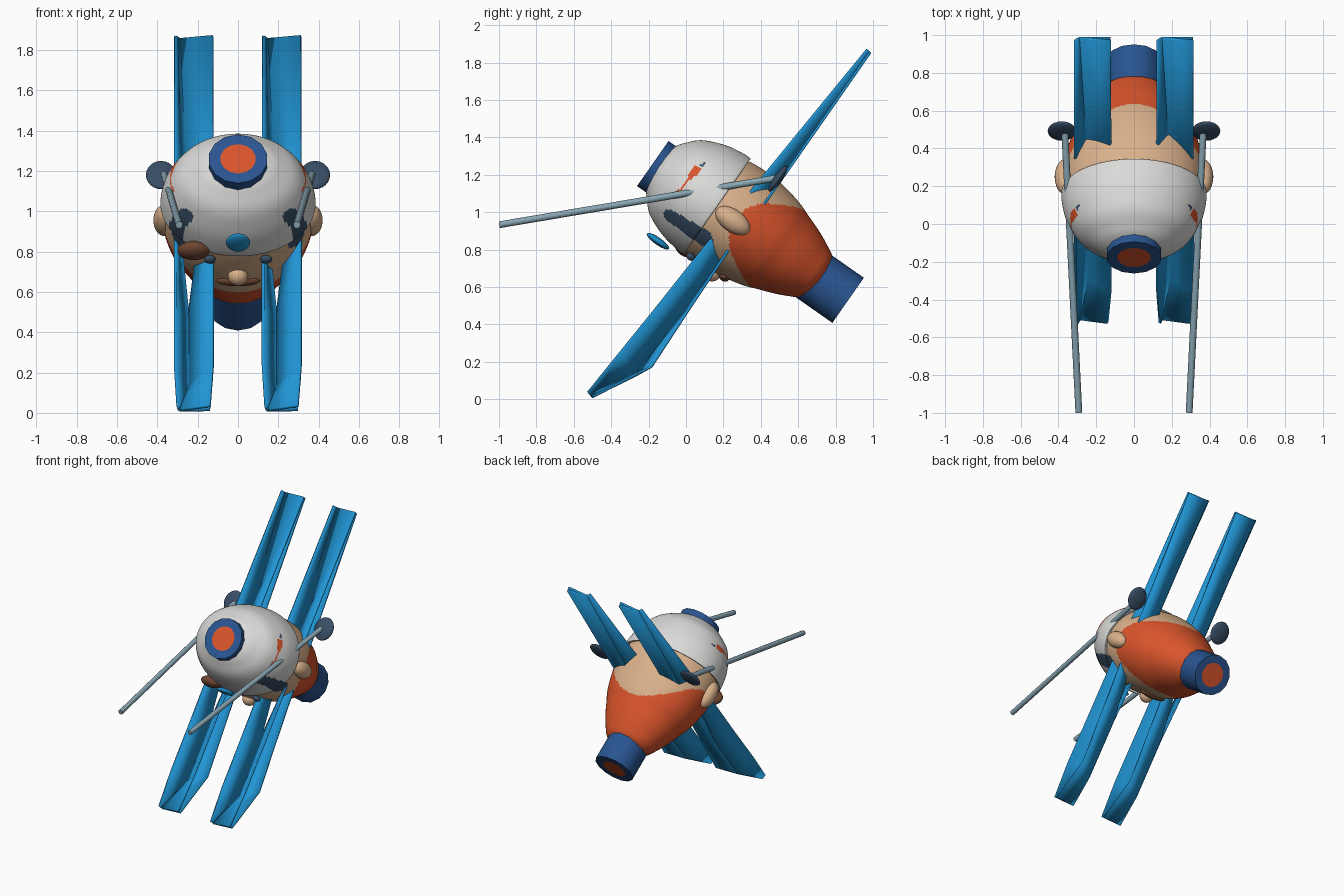
import bpy, bmesh, math
from mathutils import Matrix, Vector

if "Cube" in bpy.data.objects:
    bpy.data.objects.remove(bpy.data.objects["Cube"])

COL = {
    "white": (0.70, 0.70, 0.69), "orange": (0.70, 0.09, 0.025), "deep_blue": (0.022, 0.09, 0.28),
    "sky_blue": (0.015, 0.30, 0.66), "tan": (0.70, 0.44, 0.26), "navy": (0.04, 0.075, 0.13),
    "steel": (0.25, 0.38, 0.45), "brown": (0.16, 0.06, 0.03),
}
MATS = {}
for n, c in COL.items():
    m = bpy.data.materials.new(n)
    m.diffuse_color = (*c, 1)
    m.use_nodes = True
    m.node_tree.nodes["Principled BSDF"].inputs["Base Color"].default_value = m.diffuse_color
    MATS[n] = m

# Tilted frame shared by head, tube and face parts (local z = out of the helmet)
ROT = Matrix.Rotation(math.radians(55), 4, 'X')
TILT = Matrix.Translation((0, 0.54, 0.77)) @ ROT


def finish(name, bm, mats, smooth=35, recalc=True):
    if recalc:
        bmesh.ops.recalc_face_normals(bm, faces=bm.faces)
    me = bpy.data.meshes.new(name)
    bm.to_mesh(me)
    bm.free()
    for m in mats:
        me.materials.append(MATS[m])
    ob = bpy.data.objects.new(name, me)
    bpy.context.collection.objects.link(ob)
    if smooth:
        bpy.ops.object.select_all(action='DESELECT')
        ob.select_set(True)
        bpy.context.view_layer.objects.active = ob
        bpy.ops.object.shade_smooth_by_angle(angle=math.radians(smooth))
    return ob


def refine(pts, n=9):
    """Catmull-Rom through profile points."""
    p = [Vector(a) for a in pts]
    p = [2 * p[0] - p[1]] + p + [2 * p[-1] - p[-2]]
    out = []
    for i in range(1, len(p) - 2):
        a, b, c, d = p[i - 1:i + 3]
        for k in range(n):
            t = k / n
            out.append(0.5 * (2 * b + (c - a) * t + (2 * a - 5 * b + 4 * c - d) * t * t
                              + (3 * b - a - 3 * c + d) * t ** 3))
    return out + [p[-2]]


def lathe(name, profile, mats, rule, wide=1.23, seg=160):
    bm = bmesh.new()
    vs = [bm.verts.new((max(r, 0), 0, w)) for w, r in refine(profile)]
    es = [bm.edges.new(e) for e in zip(vs, vs[1:])]
    bmesh.ops.spin(bm, geom=vs + es, axis=(0, 0, 1), cent=(0, 0, 0),
                   steps=seg, angle=2 * math.pi, use_duplicate=False)
    bmesh.ops.remove_doubles(bm, verts=bm.verts, dist=0.0003)
    bmesh.ops.scale(bm, verts=bm.verts, vec=(wide, 1, 1))
    for f in bm.faces:
        c = f.calc_center_median()
        f.material_index = rule(c, TILT @ c)
    bmesh.ops.transform(bm, verts=bm.verts, matrix=TILT)
    return finish(name, bm, mats)


def near(p, a, b, ra, rb):
    """Is the side projection of p inside a tapered stroke from a to b?"""
    p, a, b = Vector((p.y, p.z)), Vector(a), Vector(b)
    t = max(0, min(1, (p - a).dot(b - a) / (b - a).length_squared))
    return (p - a - t * (b - a)).length < ra + (rb - ra) * t


def strap(p):
    return abs(p.x) > 0.22 and near(p, (-0.09, 0.985), (0.10, 0.86), 0.03, 0.042)


# Helmet with side strap and small side marks
def helmet_rule(c, p):
    if strap(p) or (abs(p.x) > 0.2 and near(p, (0.085, 1.25), (0.10, 1.26), 0.008, 0.008)):
        return 1
    if abs(p.x) > 0.2 and (near(p, (0.02, 1.185), (0.055, 1.225), 0.012, 0.024)
                           or near(p, (-0.05, 1.10), (0.015, 1.18), 0.004, 0.007)):
        return 2
    return 0


lathe("helmet", [(0.86, 0), (0.845, 0.08), (0.82, 0.14), (0.79, 0.18), (0.74, 0.232), (0.68, 0.266),
                 (0.58, 0.30), (0.465, 0.313), (0.46, 0.295)],
      ["white", "navy", "orange"], helmet_rule)


# Head tapering into the orange beard
def head_rule(c, p):
    if strap(p):
        return 2
    return 1 if c.z < 0.06 + 0.26 * (c.x / 0.36) ** 2 else 0


lathe("head", [(0.5, 0.285), (0.42, 0.299), (0.3, 0.302), (0.2, 0.289), (0.1, 0.266), (0.03, 0.24),
               (-0.06, 0.207), (-0.14, 0.17), (-0.2, 0.135), (-0.25, 0.07), (-0.265, 0)],
      ["tan", "orange", "navy"], head_rule)

# Tube through the head, showing at both ends, with orange end discs
bm = bmesh.new()
bmesh.ops.create_cone(bm, cap_ends=True, segments=14, radius1=0.147, radius2=0.147, depth=1.275,
                      matrix=TILT @ Matrix.Translation((0, -0.01, 0.2315)))
caps = [f for f in bm.faces if len(f.verts) > 4]
bmesh.ops.inset_individual(bm, faces=caps, thickness=0.058)
for f in caps:
    f.material_index = 1
finish("tube", bm, ["deep_blue", "orange"])


def ellipsoid(name, loc, size, mat, rot=ROT):
    bm = bmesh.new()
    bmesh.ops.create_uvsphere(bm, u_segments=24, v_segments=14, radius=1,
                              matrix=Matrix.Translation(loc) @ rot @ Matrix.Diagonal((*size, 1)))
    return finish(name, bm, [mat], 60)


# Face details
ellipsoid("helmet_badge", (0, -0.15, 0.845), (0.06, 0.02, 0.072), "sky_blue")
ellipsoid("nose", (0, 0.14, 0.68), (0.05, 0.05, 0.05), "tan")
ellipsoid("moustache", (0, 0.205, 0.655), (0.11, 0.025, 0.03), "brown")
ellipsoid("hair_lock", (-0.22, -0.005, 0.805), (0.08, 0.04, 0.06), "brown")


def rod(name, a, b, r, mat):
    a, b = Vector(a), Vector(b)
    d = b - a
    bm = bmesh.new()
    bmesh.ops.create_cone(bm, cap_ends=True, segments=12, radius1=r, radius2=r, depth=d.length,
                          matrix=Matrix.Translation((a + b) / 2) @ d.to_track_quat('Z', 'Y').to_matrix().to_4x4())
    finish(name, bm, [mat])


# Paired ears, eyes, poles and pole baskets
for s, side in ((-1, "left"), (1, "right")):
    ellipsoid(side + "_ear", (s * 0.365, 0.25, 0.955), (0.055, 0.06, 0.105), "tan")
    ellipsoid(side + "_eye", (s * 0.14, 0.025, 0.762), (0.03, 0.02, 0.025), "navy")
    rod(side + "_pole", (s * 0.292, -0.998, 0.933), (s * 0.367, 0.50, 1.185), 0.018, "steel")
    ellipsoid(side + "_basket", (s * 0.382, 0.492, 1.18), (0.075, 0.084, 0.022), "navy")

# Skis: a valley-shaped top sheet over a narrow floor, deepest near the nose.
# Each station: front edges (y, z), fold (y, z), floor edge (y, z), left x, fold x, right x, half gap
STATIONS = [
    ((-0.525, 0.035), (-0.505, 0.012), (-0.495, 0.015), 0.137, 0.145, 0.297, 0),
    ((-0.36, 0.24), (-0.27, 0.128), (-0.185, 0.175), 0.124, 0.19, 0.312, 0),
    ((-0.15, 0.50), (0.0, 0.47), (0.008, 0.47), 0.124, 0.19, 0.312, 0),
    ((0.095, 0.81), (0.235, 0.81), (0.235, 0.81), 0.124, 0.19, 0.312, 0.044),
    ((0.33, 1.09), (0.43, 1.06), (0.43, 1.06), 0.124, 0.18, 0.312, 0),
    ((0.97, 1.87), (0.985, 1.855), (0.985, 1.855), 0.124, 0.145, 0.312, 0),
]
for off, side in ((-0.436, "left"), (0, "right")):
    bm = bmesh.new()
    strips = {"wall": [], "flap": [], "floor": []}
    for f, k, b, x0, x1, x2, g in STATIONS:
        strips["wall"].append(((x0, *f), (x1 - g * 0.8, *k)))
        strips["flap"].append(((x1 + g, *k), (x2, *f)))
        strips["floor"].append(((x1 + g, *k), (x2, *b)))
    for rows in strips.values():
        vr = [[bm.verts.new((p[0] + off, p[1], p[2])) for p in r] for r in rows]
        for r0, r1 in zip(vr, vr[1:]):
            bm.faces.new((r0[0], r0[1], r1[1], r1[0]))
    ski = finish(side + "_ski", bm, ["sky_blue"], 35, False)
    mod = ski.modifiers.new("thickness", 'SOLIDIFY')
    mod.thickness = 0.014
    mod.offset = 0
